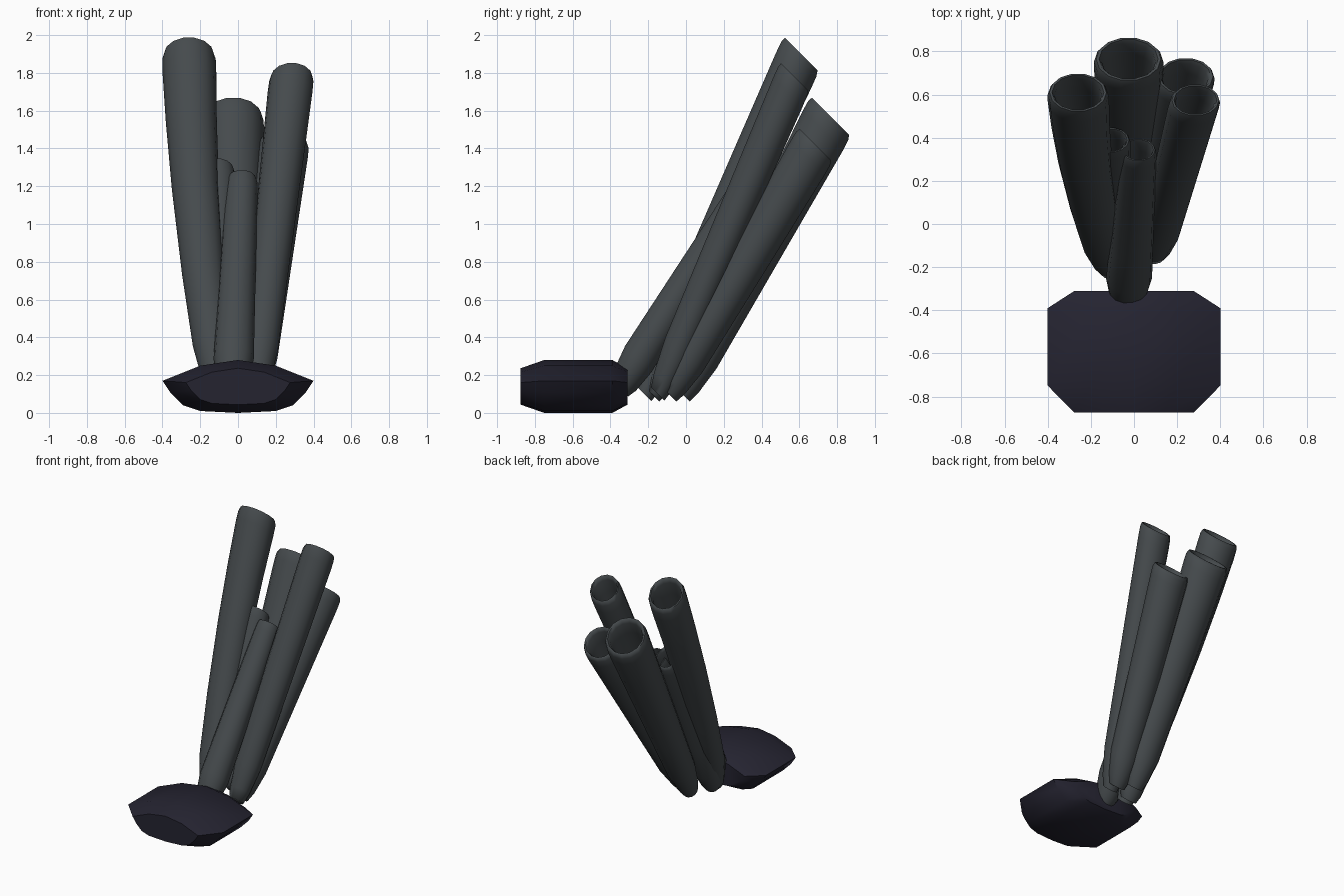
import bpy, bmesh, math
from mathutils import Vector

old = bpy.data.objects.get("Cube")
if old:
    bpy.data.objects.remove(old)


def material(name, color):
    m = bpy.data.materials.new(name)
    m.use_nodes = True
    m.diffuse_color = color
    m.node_tree.nodes["Principled BSDF"].inputs["Base Color"].default_value = color
    return m


slate = material("slate grey", (0.06, 0.069, 0.074, 1))
navy = material("dark navy", (0.018, 0.017, 0.03, 1))


def loft(name, rings, mat, angle):
    """Skin a list of closed rings and cap both ends."""
    bm = bmesh.new()
    loops = [[bm.verts.new(p) for p in ring] for ring in rings]
    n = len(loops[0])
    for a, b in zip(loops, loops[1:]):
        for i in range(n):
            j = (i + 1) % n
            bm.faces.new((a[i], a[j], b[j], b[i]))
    bm.faces.new(loops[0])
    bm.faces.new(loops[-1])
    bmesh.ops.recalc_face_normals(bm, faces=bm.faces)
    mesh = bpy.data.meshes.new(name)
    bm.to_mesh(mesh)
    bm.free()
    mesh.materials.append(mat)
    ob = bpy.data.objects.new(name, mesh)
    bpy.context.collection.objects.link(ob)
    bpy.context.view_layer.objects.active = ob
    ob.select_set(True)
    bpy.ops.object.shade_smooth_by_angle(angle=math.radians(angle))
    ob.select_set(False)
    return ob


# Hollow tubes: every ring lies in a plane tilted back 45 degrees
SIDES = 14
ACROSS = Vector((1, 0, 0))
DOWN = Vector((0, 1, -1)).normalized()


def tube(name, base, top, r_base, r_top, bow):
    base, top = Vector(base), Vector(top)

    def ring(t, scale):
        c = base.lerp(top, t) + ACROSS * bow * 4 * t * (1 - t)
        r = (r_base + (r_top - r_base) * t) * scale
        return [c + r * (ACROSS * math.cos(a) + DOWN * 0.95 * math.sin(a))
                for a in (math.tau * i / SIDES for i in range(SIDES))]

    outside = [(0, 0.6), (0.04, 0.8), (0.14, 1), (0.35, 1), (0.6, 1), (0.8, 1), (0.95, 1)]
    lip = [(0.985, 0.98), (1, 0.91), (1, 0.83), (0.985, 0.76)]
    inside = [(0.93, 0.73), (0.75, 0.7), (0.55, 0.5)]
    loft(name, [ring(t, s) for t, s in outside + lip + inside], slate, 60)


tube("tall_right_tube", (-0.1, -0.22, 0.1), (-0.26, 0.61, 1.9), 0.095, 0.145, -0.03)
tube("tall_left_tube", (0.09, -0.15, 0.1), (0.285, 0.575, 1.78), 0.09, 0.12, 0.0)
tube("back_middle_tube", (-0.02, -0.02, 0.1), (-0.025, 0.765, 1.57), 0.1, 0.165, 0.0)
tube("back_left_tube", (0.08, -0.09, 0.1), (0.24, 0.685, 1.42), 0.1, 0.14, 0.0)
tube("front_short_tube", (-0.03, -0.35, 0.13), (0.02, 0.345, 1.235), 0.11, 0.085, 0.0)
tube("small_right_tube", (-0.1, -0.18, 0.1), (-0.11, 0.39, 1.29), 0.1, 0.095, 0.0)

# Base rock: a lens-shaped section drawn along y, shrunk at both ends
half = [(0, 0.28), (0.2, 0.25), (0.4, 0.17), (0.36, 0.11), (0.29, 0.04), (0.2, 0.01), (0, 0)]
section = half + [(-x, z) for x, z in reversed(half[1:-1])]
stations = [(-0.875, 0.69), (-0.75, 1), (-0.39, 1), (-0.31, 0.69)]
loft("base_rock", [[Vector((x * s, y, 0.14 + (z - 0.14) * s)) for x, z in section]
                   for y, s in stations], navy, 50)
